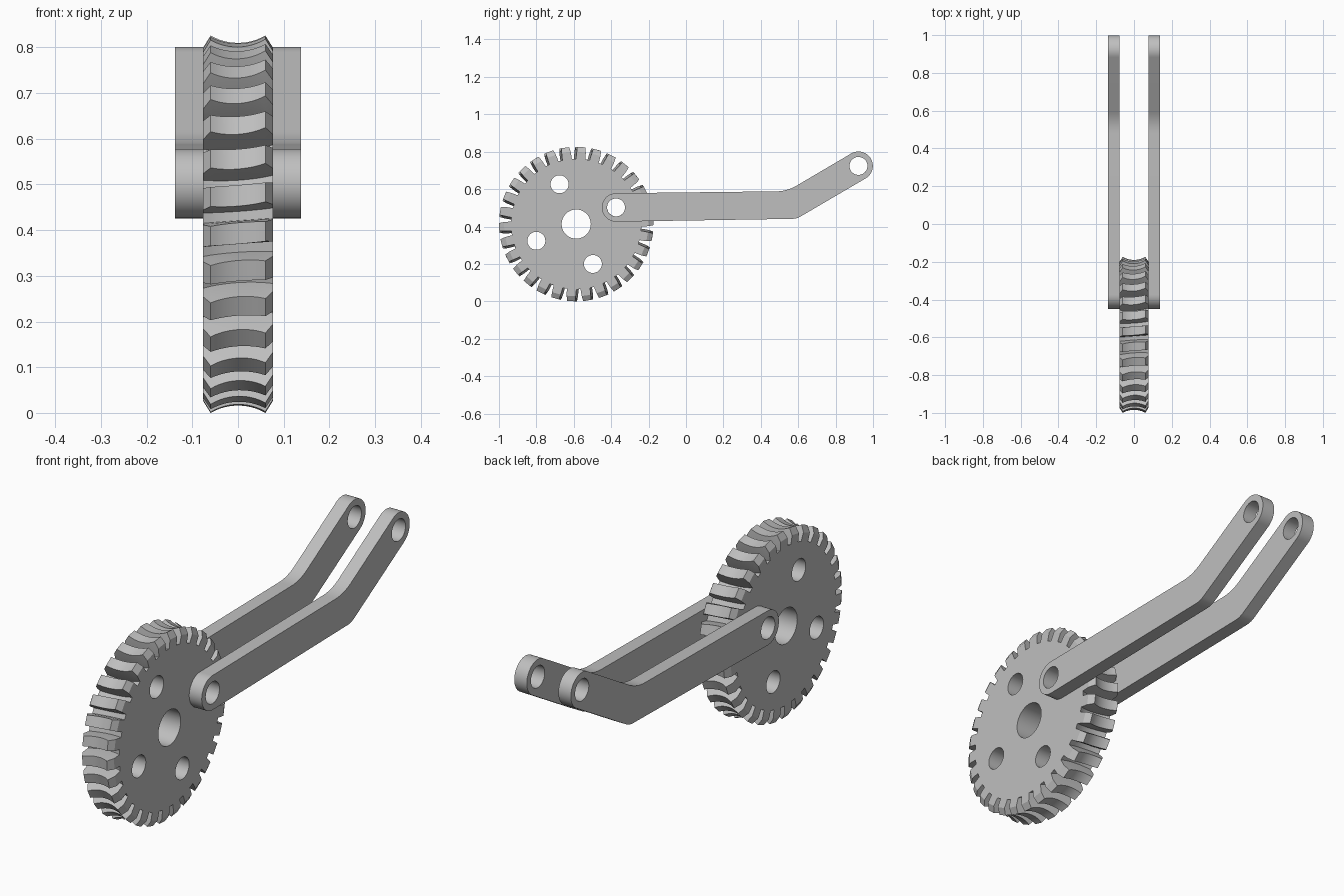
import bpy, bmesh
from math import sin, cos, pi, radians, sqrt

cube = bpy.data.objects.get("Cube")
if cube:
    bpy.data.objects.remove(cube, do_unlink=True)

grey = bpy.data.materials.new("machined_grey")
grey.use_nodes = True
COLOR = (0.52, 0.52, 0.52, 1)
grey.diffuse_color = COLOR
grey.node_tree.nodes["Principled BSDF"].inputs["Base Color"].default_value = COLOR

WHEEL = (-0.587, 0.413)       # wheel centre in y, z
HALF = 0.077                  # half the wheel width
ARM_OUT = 0.138               # outer face of each arm
TEETH = 30
PIVOT = (-0.374, 0.502)       # arm pivot on the wheel
TIP = (0.922, 0.724)          # free end of the arm
BOLT_R = 0.048


def loft(name, rings):
    """Skin a row of closed rings and cap both ends."""
    bm = bmesh.new()
    rows = [[bm.verts.new(p) for p in ring] for ring in rings]
    n = len(rows[0])
    for a, b in zip(rows, rows[1:]):
        for i in range(n):
            j = (i + 1) % n
            bm.faces.new((a[i], a[j], b[j], b[i]))
    bm.faces.new(rows[0][::-1])
    bm.faces.new(rows[-1])
    bmesh.ops.recalc_face_normals(bm, faces=bm.faces)
    mesh = bpy.data.meshes.new(name)
    bm.to_mesh(mesh)
    bm.free()
    obj = bpy.data.objects.new(name, mesh)
    mesh.materials.append(grey)
    bpy.context.collection.objects.link(obj)
    return obj


def arc(centre, r, start, end, steps):
    return [(centre[0] + r * cos(radians(start + (end - start) * i / steps)),
             centre[1] + r * sin(radians(start + (end - start) * i / steps)))
            for i in range(steps + 1)]


def bend(a, corner, b, steps=8):
    """Rounded corner as a quadratic curve."""
    pts = []
    for i in range(steps + 1):
        t = i / steps
        pts.append(tuple((1 - t) ** 2 * p + 2 * t * (1 - t) * q + t * t * r
                         for p, q, r in zip(a, corner, b)))
    return pts


def drill(obj, holes):
    """Cut round holes through along x, then smooth the curved walls."""
    for centre, r in holes:
        ring = arc(centre, r, 0, 360, 40)[:-1]
        cutter = loft("hole_cutter", [[(x, y, z) for y, z in ring] for x in (-0.3, 0.3)])
        cutter.hide_render = True
        mod = obj.modifiers.new("hole", "BOOLEAN")
        mod.operation = "DIFFERENCE"
        mod.solver = "EXACT"
        mod.object = cutter
        bpy.context.view_layer.objects.active = obj
        bpy.ops.object.modifier_apply(modifier=mod.name)
        bpy.data.objects.remove(cutter, do_unlink=True)
    bpy.ops.object.select_all(action="DESELECT")
    obj.select_set(True)
    bpy.context.view_layer.objects.active = obj
    bpy.ops.object.shade_smooth_by_angle(angle=radians(28))


def throat(x, base, r):
    """Radius of a hollow rim that grows away from the middle."""
    return base + r - sqrt(r * r - x * x)


def gear_ring(x):
    root = throat(x, 0.332, 0.185)
    tip = 0.386 if abs(x) > 0.07 else throat(x, 0.397, 0.12)
    pts = []
    for k in range(TEETH):
        mid = radians(182.9) + 2 * pi * k / TEETH - 0.21 * x
        for side, fractions in ((-1, (0, 0.5, 1)), (1, (1, 0.5, 0))):
            for f in fractions:
                r = root + (tip - root) * f
                h = (r - 0.335) / 0.078
                half = 0.074 - 0.022 * h + 0.014 * h * (1 - h)
                a = mid + side * half
                pts.append((x, WHEEL[0] + r * cos(a), WHEEL[1] + r * sin(a)))
    return pts


# Worm wheel with hollow, slightly twisted teeth and chamfered ends
stations = [-HALF] + [-0.06 + 0.12 * i / 12 for i in range(13)] + [HALF]
wheel = loft("worm_wheel", [gear_ring(x) for x in stations])
bolts = [(arc(WHEEL, 0.231, 22.7 + 90 * k, 360, 1)[0], BOLT_R) for k in range(4)]
drill(wheel, [(WHEEL, 0.078)] + bolts)

# Cranked arms on both sides of the wheel
outline = (arc(PIVOT, 0.076, 90, 270, 24)
           + bend((0.565, 0.441), (0.592, 0.441), (0.615, 0.455), 5)
           + arc(TIP, 0.077, -59.4, 120.6, 24)
           + bend((0.592, 0.619), (0.54, 0.588), (0.48, 0.588)))
for name, sign in (("left_arm", 1), ("right_arm", -1)):
    arm = loft(name, [[(sign * x, y, z) for y, z in outline] for x in (HALF, ARM_OUT)])
    drill(arm, [(PIVOT, BOLT_R), (TIP, BOLT_R)])
